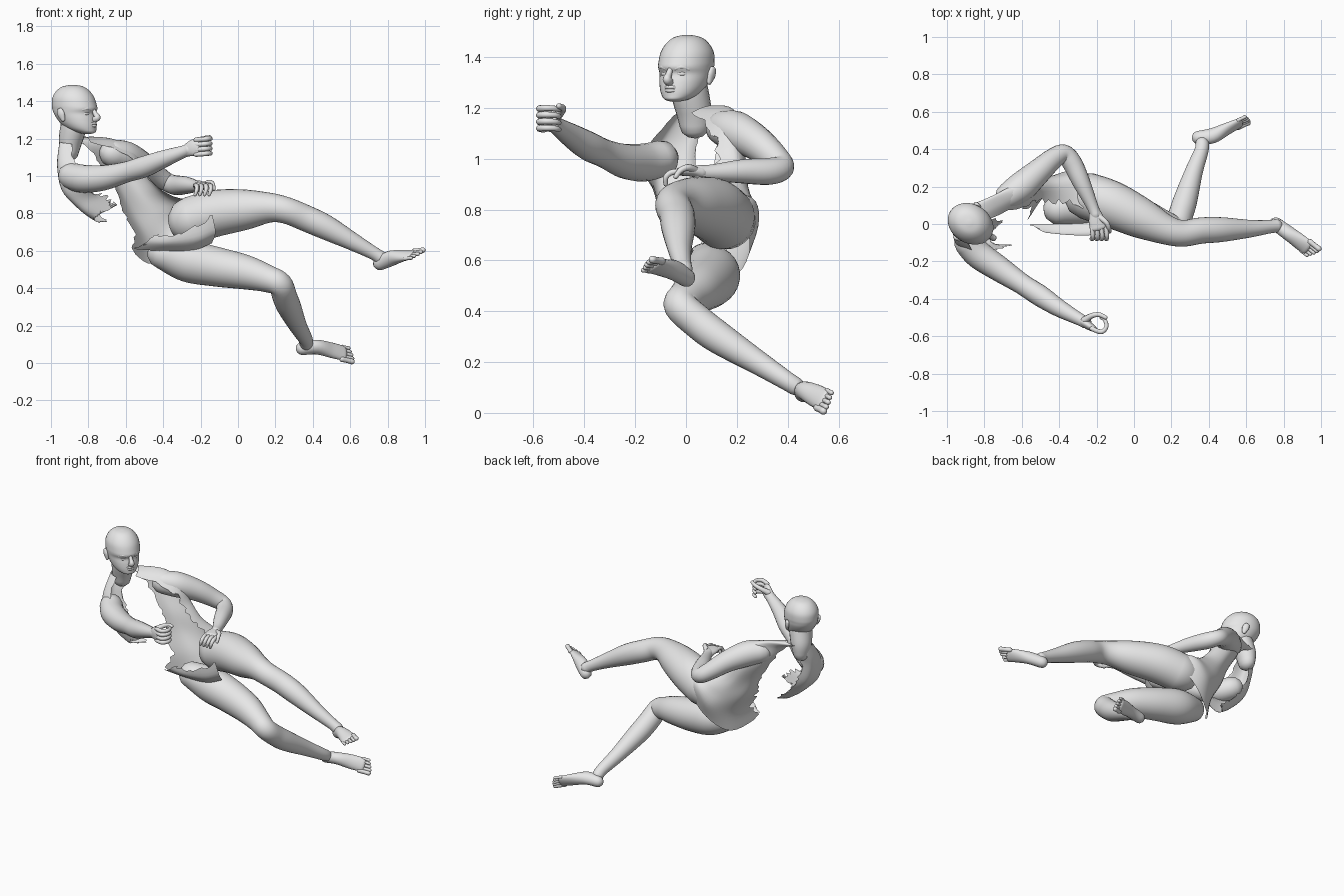
import bpy, bmesh, math, random
from mathutils import Vector

random.seed(4)
if "Cube" in bpy.data.objects:
    bpy.data.objects.remove(bpy.data.objects["Cube"], do_unlink=True)

grey = bpy.data.materials.new("plain_grey")
grey.use_nodes = True
grey.diffuse_color = (0.8, 0.8, 0.8, 1)
grey.node_tree.nodes["Principled BSDF"].inputs["Base Color"].default_value = (0.8, 0.8, 0.8, 1)


def make(name, bm, recalc=True):
    if recalc:
        bmesh.ops.recalc_face_normals(bm, faces=bm.faces)
    for f in bm.faces:
        f.smooth = True
    me = bpy.data.meshes.new(name)
    bm.to_mesh(me)
    bm.free()
    me.materials.append(grey)
    ob = bpy.data.objects.new(name, me)
    bpy.context.collection.objects.link(ob)
    return ob


def spline(rows, t):
    """Catmull-Rom sample of equal-length tuples, t from 0 to 1."""
    n = len(rows) - 1
    s = min(max(t, 0), 1) * n
    i = min(int(s), n - 1)
    f = s - i
    a, b, c, d = (rows[min(max(k, 0), n)] for k in (i - 1, i, i + 1, i + 2))
    return [0.5 * (2*q + (r - p)*f + (2*p - 5*q + 4*r - s2)*f*f + (3*q - p - 3*r + s2)*f**3)
            for p, q, r, s2 in zip(a, b, c, d)]


def skin_rings(bm, rings):
    """Join closed rings into a capped tube."""
    vs = [[bm.verts.new(p) for p in ring] for ring in rings]
    n = len(vs[0])
    for a, b in zip(vs, vs[1:]):
        for i in range(n):
            bm.faces.new((a[i], a[(i+1) % n], b[(i+1) % n], b[i]))
    bm.faces.new(vs[0])
    bm.faces.new(vs[-1])


def loft(name, pts, side=(0, 0, 1), sides=20, step=5, bm=None):
    """Round-ended tube through (x, y, z, width radius, other radius)."""
    own = bm is None
    bm = bm or bmesh.new()
    pts = [p if len(p) == 5 else (*p, p[3]) for p in pts]
    n = (len(pts) - 1) * step
    sam = [spline(pts, k / n) for k in range(n + 1)]
    pos = [Vector(s[:3]) for s in sam]
    tan = [(pos[min(k+1, n)] - pos[max(k-1, 0)]).normalized() for k in range(n + 1)]
    stations = []
    for off, sc in ((1, .08), (.87, .5), (.5, .87)):
        stations.append((pos[0] - tan[0]*off*min(sam[0][3:]), tan[0], sam[0][3]*sc, sam[0][4]*sc))
    stations += [(pos[k], tan[k], sam[k][3], sam[k][4]) for k in range(n + 1)]
    for off, sc in ((.5, .87), (.87, .5), (1, .08)):
        stations.append((pos[n] + tan[n]*off*min(sam[n][3:]), tan[n], sam[n][3]*sc, sam[n][4]*sc))
    rings = []
    for c, t, ra, rb in stations:
        a = Vector(side)
        a = (a - t * a.dot(t)).normalized()
        b = t.cross(a)
        rings.append([c + a*ra*math.cos(2*math.pi*i/sides) + b*rb*math.sin(2*math.pi*i/sides)
                      for i in range(sides)])
    skin_rings(bm, rings)
    return make(name, bm) if own else None


def torn_sheet(name, rows, tear_u=(.1, .1), tear_v=(0, .08), nu=24, nv=32):
    """Smooth open sheet through rows of points, with ragged borders."""
    bm = bmesh.new()
    ju = [[random.random() * t for t in tear_u] for _ in range(nv + 1)]
    jv = [[random.random() * t for t in tear_v] for _ in range(nu + 1)]
    grid = []
    for j in range(nv + 1):
        line = []
        for i in range(nu + 1):
            u = i / nu
            v = j / nv
            if i in (0, 1):
                u += ju[j][0] * (1 - i * .5)
            if i in (nu, nu - 1):
                u -= ju[j][1] * (1 - (nu - i) * .5)
            if j == 0:
                v += jv[i][0]
            if j == nv:
                v -= jv[i][1]
            line.append(bm.verts.new(spline([spline(r, u) for r in rows], v)))
        grid.append(line)
    for j in range(nv):
        for i in range(nu):
            bm.faces.new((grid[j][i], grid[j][i+1], grid[j+1][i+1], grid[j+1][i]))
    return make(name, bm)


# Torso: the left back and flank, then the separate right shoulder piece
torn_sheet("left_torso_shell", [
    [(-.93, .07, 1.19), (-.89, .10, 1.20), (-.83, .10, 1.21), (-.80, .06, 1.20), (-.79, .02, 1.18)],
    [(-.82, .08, 1.16), (-.76, .14, 1.17), (-.67, .19, 1.19), (-.58, .16, 1.16), (-.58, .09, 1.10)],
    [(-.75, .10, 1.07), (-.70, .18, 1.06), (-.60, .23, 1.04), (-.50, .20, 1.02), (-.50, .11, 1.00)],
    [(-.67, .10, .95), (-.62, .18, .92), (-.52, .24, .91), (-.42, .21, .92), (-.40, .10, .92)],
    [(-.63, .09, .83), (-.55, .20, .79), (-.43, .26, .81), (-.32, .24, .86), (-.30, .08, .88)],
    [(-.57, .06, .71), (-.48, .19, .66), (-.36, .28, .72), (-.25, .26, .84), (-.22, .08, .88)],
    [(-.58, .00, .61), (-.46, .17, .53), (-.30, .25, .64), (-.16, .20, .80), (-.14, .02, .87)]],
    tear_v=(0, 0))
torn_sheet("right_shoulder_shell", [
    [(-.88, .09, 1.18), (-.94, .07, 1.19), (-.95, -.02, 1.18), (-.88, -.05, 1.17)],
    [(-.90, .05, 1.08), (-.96, .01, 1.06), (-.955, -.10, 1.05), (-.86, -.15, 1.05)],
    [(-.86, .04, .94), (-.92, .00, .92), (-.93, -.11, .92), (-.80, -.17, .94)],
    [(-.78, .04, .84), (-.83, -.03, .81), (-.83, -.11, .83), (-.70, -.13, .90)],
    [(-.68, .02, .75), (-.75, -.04, .75), (-.75, -.10, .78), (-.64, -.11, .84)]],
    tear_u=(.12, .12), tear_v=(0, .13))
# Lower belly flap joining the two hips
torn_sheet("lower_belly_flap", [
    [(-.57, .00, .61), (-.50, -.04, .65), (-.44, -.05, .69)],
    [(-.42, .00, .60), (-.38, -.05, .64), (-.33, -.06, .69)],
    [(-.25, .01, .60), (-.22, -.05, .66), (-.22, -.06, .76)],
    [(-.14, .03, .64), (-.12, -.03, .70), (-.14, -.05, .80)]],
    tear_u=(0, .2), tear_v=(.1, 0), nv=16, nu=10)

# Legs
loft("left_leg", [(-.25, .15, .765, .125), (-.12, .105, .80, .125), (.04, .03, .82, .108),
                  (.17, -.03, .83, .08), (.26, -.05, .815, .071), (.36, -.035, .775, .07),
                  (.47, -.03, .725, .066), (.62, -.025, .645, .047), (.72, -.015, .59, .036),
                  (.76, -.01, .565, .036)], sides=28)
loft("right_leg", [(-.40, .08, .585, .085), (-.27, .10, .545, .112), (-.12, .085, .515, .106),
                   (.04, .045, .485, .092), (.16, .0, .45, .073), (.225, -.02, .42, .066),
                   (.25, .05, .355, .066), (.275, .13, .295, .064), (.32, .28, .20, .048),
                   (.36, .39, .13, .038), (.365, .43, .105, .036)], side=(.5, .3, .8), sides=28)


def foot(name, pts, side):
    """Tapered foot with five toes at its end."""
    side = Vector(side).normalized()
    bm = bmesh.new()
    loft("", pts, side, bm=bm)
    base, prev = Vector(pts[-1][:3]), Vector(pts[-2][:3])
    ax = (base - prev).normalized()
    for k, (length, r) in enumerate(((.05, .015), (.052, .011), (.046, .011), (.038, .010), (.03, .010))):
        p = base + side * (k - 2) * -.0195
        loft("", [(*(p - ax*.01), r), (*(p + ax*length*.5), r*.9), (*(p + ax*length), r)],
             side, sides=10, step=3, bm=bm)
    make(name, bm)


foot("left_foot", [(.758, .0, .533, .036, .038), (.82, -.045, .56, .038, .042),
                   (.88, -.09, .572, .044, .028), (.925, -.125, .578, .046, .017)], (.6, .6, .5))
foot("right_foot", [(.345, .462, .078, .036, .036), (.42, .472, .085, .038, .042),
                    (.50, .51, .068, .045, .028), (.565, .54, .052, .044, .017)], (0, -.5, -.86))

# Arms
loft("right_arm", [(-.89, -.10, 1.0, .072), (-.83, -.165, .985, .075), (-.72, -.24, .99, .068),
                   (-.60, -.32, 1.02, .056), (-.50, -.385, 1.05, .057), (-.40, -.45, 1.09, .047),
                   (-.29, -.51, 1.13, .033), (-.26, -.525, 1.14, .033)])
loft("left_arm", [(-.67, .15, 1.12, .072), (-.60, .20, 1.105, .08), (-.51, .28, 1.06, .068),
                  (-.43, .35, 1.0, .056), (-.375, .375, .965, .05), (-.33, .325, .95, .053),
                  (-.28, .22, .95, .047), (-.225, .10, .945, .032), (-.205, .05, .945, .03)],
     side=(.3, .2, .9))

# Right hand curled round an upright grip
bm = bmesh.new()
loft("", [(-.275, -.52, 1.135, .033, .026), (-.24, -.545, 1.15, .045, .022),
          (-.215, -.56, 1.15, .045, .017)], bm=bm)
for k in range(4):
    z = 1.115 + .026 * k
    loft("", [(-.225, -.56, z, .013), (-.175, -.577, z + .004, .013), (-.148, -.55, z + .006, .012),
              (-.155, -.515, z + .004, .011), (-.175, -.50, z, .010)], sides=10, step=4, bm=bm)
loft("", [(-.265, -.515, 1.16, .02), (-.225, -.49, 1.185, .015), (-.185, -.485, 1.20, .013),
          (-.152, -.50, 1.207, .011)], sides=10, bm=bm)
make("right_hand", bm)

# Left hand resting at the hip
bm = bmesh.new()
loft("", [(-.208, .06, .945, .032, .026), (-.20, .02, .95, .043, .02), (-.19, -.02, .95, .046, .017)],
     side=(1, .3, 0), bm=bm)
for k in range(4):
    x = -.225 + .025 * k
    loft("", [(x, -.02, .95, .012), (x + .005, -.06, .945, .012), (x + .004, -.08, .925, .011),
              (x - .004, -.08, .90, .009)], side=(1, 0, 0), sides=10, step=4, bm=bm)
loft("", [(-.19, .04, .95, .018), (-.15, .01, .965, .014), (-.135, -.02, .955, .012),
          (-.13, -.04, .93, .01)], side=(1, 0, 0), sides=10, bm=bm)
make("left_hand", bm)

# Head, built from level sections in a frame turned towards the face
C, F, S = Vector((-.872, 0, 0)), Vector((.85, -.527, 0)), Vector((.527, .85, 0))


def face(f, s, z):
    return C + F*f + S*s + Vector((0, 0, z))


bm = bmesh.new()
sections = [(1.487, -.02, .0, .01), (1.478, -.07, .045, .05), (1.455, -.104, .08, .079),
            (1.42, -.126, .107, .099), (1.38, -.13, .122, .104), (1.358, -.127, .126, .103),
            (1.335, -.118, .115, .10), (1.305, -.098, .121, .094), (1.275, -.07, .125, .084),
            (1.25, -.03, .125, .068), (1.233, .02, .122, .045), (1.225, .06, .10, .02)]
rings = []
for k in range(45):
    z, back, front, hw = spline(sections, k / 44)
    ring = []
    for i in range(32):
        a = 2 * math.pi * i / 32
        ring.append(face((front + back)/2 + (front - back)/2 * math.cos(a), hw * math.sin(a), z))
    rings.append(ring)
skin_rings(bm, rings)
make("head", bm)
loft("neck", [(-.90, .035, 1.13, .05, .06), (-.895, .03, 1.19, .064, .07), (-.88, .015, 1.26, .07, .074),
              (-.875, .01, 1.30, .07, .07)], side=(1, 0, 0))
loft("nose", [(*face(.115, 0, 1.355), .010), (*face(.13, 0, 1.33), .013), (*face(.142, 0, 1.312), .017),
              (*face(.125, 0, 1.302), .017)], side=S, sides=12)
for s, label in ((1, "left"), (-1, "right")):
    loft(label + "_ear", [(*face(-.012, s*.100, 1.30), .009, .012), (*face(-.022, s*.105, 1.33), .012, .022),
                          (*face(-.03, s*.106, 1.352), .010, .017)], side=S, sides=12)
    loft(label + "_brow", [(*face(.113, s*.022, 1.355), .009), (*face(.105, s*.045, 1.361), .009),
                           (*face(.085, s*.066, 1.352), .007)], sides=10)
    loft(label + "_eye", [(*face(.102, s*.028, 1.334), .009), (*face(.096, s*.044, 1.334), .010),
                          (*face(.086, s*.054, 1.334), .007)], sides=10)
for z, label in ((1.281, "upper_lip"), (1.268, "lower_lip")):
    loft(label, [(*face(.113, -.028, z), .004), (*face(.126, 0, z), .008), (*face(.113, .028, z), .004)],
         sides=10)
